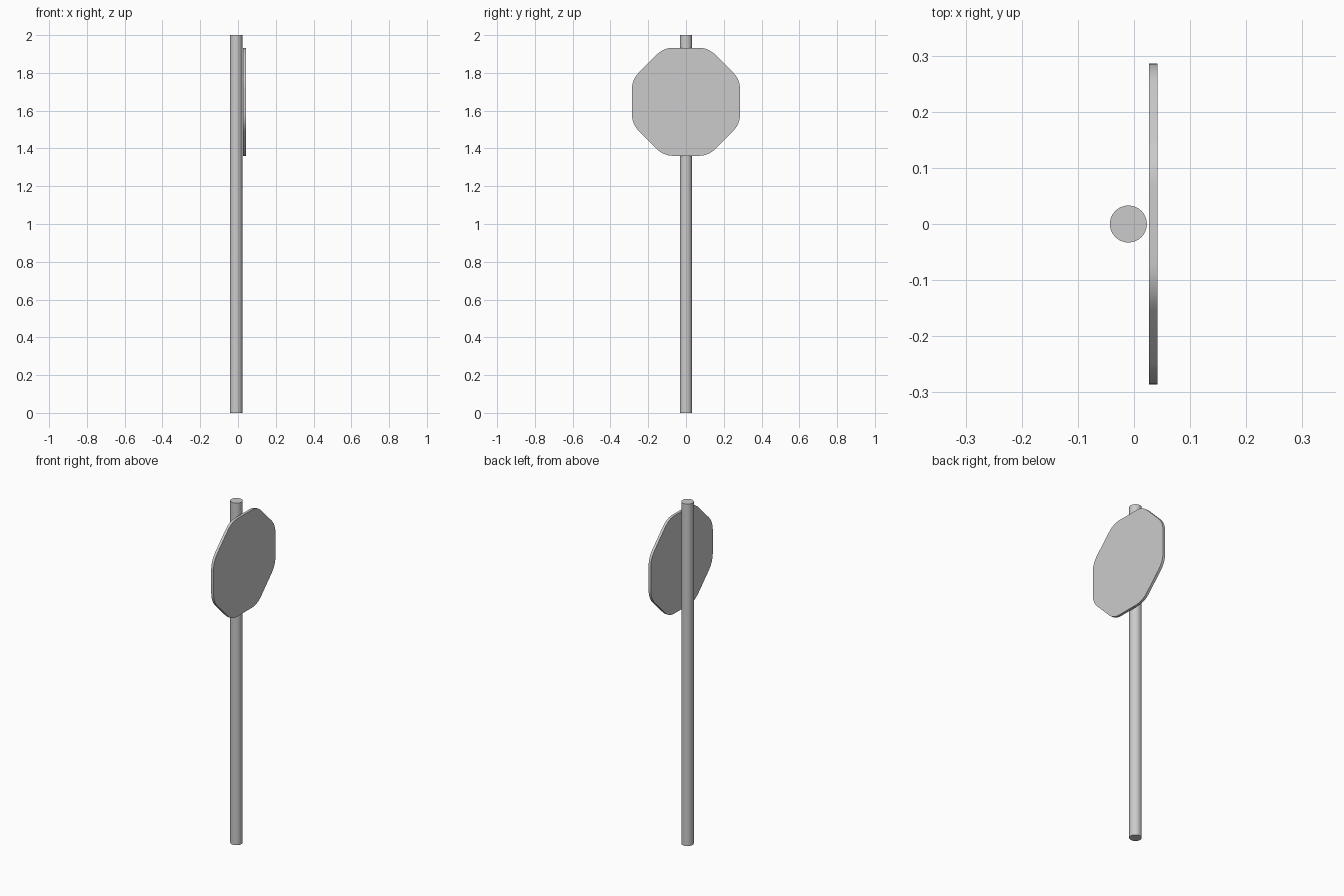
import bpy
from math import cos, sin, tan, pi, radians

if "Cube" in bpy.data.objects:
    bpy.data.objects.remove(bpy.data.objects["Cube"])

APOTHEM, CORNER_R, Z_MID = 0.286, 0.12, 1.647
X_BACK, X_FRONT = 0.027, 0.042
STEPS = 6


def smooth(obj):
    bpy.ops.object.select_all(action='DESELECT')
    obj.select_set(True)
    bpy.context.view_layer.objects.active = obj
    bpy.ops.object.shade_smooth_by_angle(angle=radians(30))


# Round post, full height
bpy.ops.mesh.primitive_cylinder_add(vertices=32, radius=0.033, depth=2.0,
                                    location=(-0.01, 0, 1.0))
post = bpy.context.object
post.name = "post"
smooth(post)

# Octagonal plate outline with rounded corners
outline = []
dist = (APOTHEM - CORNER_R) / cos(pi / 8)
for k in range(8):
    mid = pi / 8 + k * pi / 4
    for s in range(STEPS + 1):
        a = mid - pi / 8 + s / STEPS * pi / 4
        outline.append((dist * cos(mid) + CORNER_R * cos(a),
                        dist * sin(mid) + CORNER_R * sin(a)))

# Extrude the outline along x into a thin plate
n = len(outline)
verts = [(x, y, Z_MID + z) for x in (X_BACK, X_FRONT) for y, z in outline]
faces = [tuple(reversed(range(n))), tuple(range(n, 2 * n))]
faces += [(i, (i + 1) % n, n + (i + 1) % n, n + i) for i in range(n)]
mesh = bpy.data.meshes.new("sign_plate")
mesh.from_pydata(verts, [], faces)
plate = bpy.data.objects.new("sign_plate", mesh)
bpy.context.collection.objects.link(plate)
smooth(plate)
